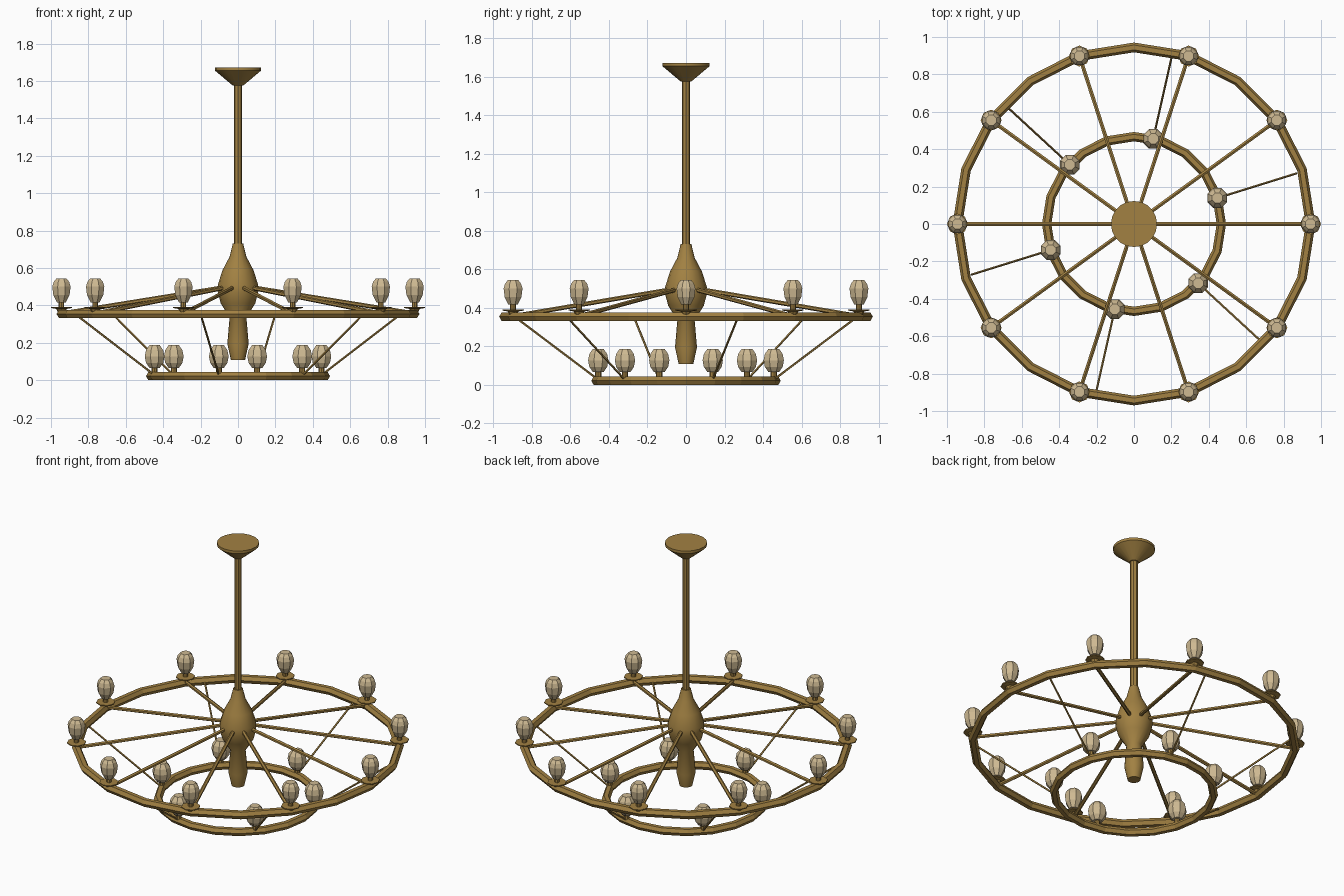
import bpy
import bmesh
from math import pi, cos, sin, radians
from mathutils import Vector

cube = bpy.data.objects.get("Cube")
if cube:
    bpy.data.objects.remove(cube, do_unlink=True)


def material(name, color):
    m = bpy.data.materials.new(name)
    m.diffuse_color = (*color, 1)
    m.use_nodes = True
    m.node_tree.nodes["Principled BSDF"].inputs["Base Color"].default_value = (*color, 1)
    return m


brass = material("aged brass", (0.36, 0.22, 0.055))
glass = material("cream glass", (0.62, 0.49, 0.29))


def finish(name, bm, mat, smooth=False):
    bmesh.ops.recalc_face_normals(bm, faces=bm.faces)
    mesh = bpy.data.meshes.new(name)
    bm.to_mesh(mesh)
    bm.free()
    mesh.materials.append(mat)
    obj = bpy.data.objects.new(name, mesh)
    bpy.context.collection.objects.link(obj)
    if smooth:
        bpy.ops.object.select_all(action="DESELECT")
        obj.select_set(True)
        bpy.context.view_layer.objects.active = obj
        bpy.ops.object.shade_smooth_by_angle(angle=radians(40))
    return obj


def lathe(name, profile, sides, mat, at=(0, 0, 0), smooth=False, turn=0.0):
    """Turn a list of (radius, height) pairs into a capped solid."""
    bm = bmesh.new()
    rings = []
    for r, z in profile:
        angles = [turn + 2 * pi * i / sides for i in range(sides)]
        rings.append([bm.verts.new((at[0] + r * cos(a), at[1] + r * sin(a), at[2] + z))
                      for a in angles])
    for low, high in zip(rings, rings[1:]):
        for i in range(sides):
            j = (i + 1) % sides
            bm.faces.new((low[i], low[j], high[j], high[i]))
    bm.faces.new(rings[0])
    bm.faces.new(rings[-1])
    return finish(name, bm, mat, smooth)


def hoop(name, radius, z, tube, sides=20, section=6):
    """Ring with a hexagonal section."""
    bm = bmesh.new()
    loops = []
    for i in range(sides):
        a = 2 * pi * i / sides
        loop = []
        for k in range(section):
            b = 2 * pi * k / section
            r = radius + tube * cos(b)
            loop.append(bm.verts.new((r * cos(a), r * sin(a), z + tube * sin(b))))
        loops.append(loop)
    for i in range(sides):
        p, q = loops[i], loops[(i + 1) % sides]
        for k in range(section):
            n = (k + 1) % section
            bm.faces.new((p[k], q[k], q[n], p[n]))
    return finish(name, bm, brass)


def rod(name, start, end, radius, sides):
    start, end = Vector(start), Vector(end)
    axis = end - start
    bm = bmesh.new()
    bmesh.ops.create_cone(bm, cap_ends=True, segments=sides, radius1=radius,
                          radius2=radius, depth=axis.length)
    turn = axis.to_track_quat("Z", "Y").to_matrix().to_4x4()
    bmesh.ops.transform(bm, matrix=turn, verts=bm.verts)
    bmesh.ops.translate(bm, vec=(start + end) / 2, verts=bm.verts)
    return finish(name, bm, brass)


def polar(r, a, z):
    return (r * cos(a), r * sin(a), z)


# Central turned body, hanging pole and ceiling canopy
lathe("central_body", [(0.038, 0.108), (0.057, 0.195), (0.045, 0.335), (0.092, 0.41),
                       (0.108, 0.47), (0.108, 0.51), (0.082, 0.59), (0.045, 0.66),
                       (0.028, 0.73)], 16, brass, smooth=True)
lathe("hanging_pole", [(0.022, 0.7), (0.022, 1.6)], 8, brass)
lathe("ceiling_canopy", [(0.028, 1.575), (0.123, 1.655), (0.123, 1.672)], 20, brass, smooth=True)

# Two hoops
OUTER, INNER = 0.944, 0.467
hoop("outer_ring", OUTER, 0.354, 0.026)
hoop("inner_ring", INNER, 0.0215, 0.025)

# Upper arms and their lamps
shade = [(0.026, 0.416), (0.047, 0.455), (0.053, 0.50), (0.045, 0.525), (0.03, 0.543)]
for i in range(10):
    a = 2 * pi * i / 10
    rod(f"arm_{i + 1}", polar(0.04, a, 0.502), polar(0.935, a, 0.358), 0.0115, 6)
    base = polar(OUTER, a, 0)
    lathe(f"outer_lamp_dish_{i + 1}", [(0.02, 0.365), (0.028, 0.381), (0.056, 0.386), (0.056, 0.392)],
          8, brass, base)
    lathe(f"outer_lamp_stem_{i + 1}", [(0.015, 0.388), (0.015, 0.42)], 8, brass, base)
    lathe(f"outer_lamp_shade_{i + 1}", shade, 8, glass, base, turn=pi / 8)

# Hanging rods and lower lamps
globe = [(0.03, 0.066), (0.05, 0.093), (0.057, 0.127), (0.05, 0.16), (0.03, 0.187)]
for i in range(6):
    a = radians(17.3) + 2 * pi * i / 6
    rod(f"hanging_rod_{i + 1}", polar(INNER + 0.005, a, 0.03), polar(0.91, a, 0.352), 0.006, 5)
    base = polar(INNER, a, 0)
    lathe(f"inner_lamp_stem_{i + 1}", [(0.016, 0.035), (0.016, 0.07)], 8, brass, base)
    lathe(f"inner_lamp_shade_{i + 1}", globe, 8, glass, base, turn=pi / 8)
